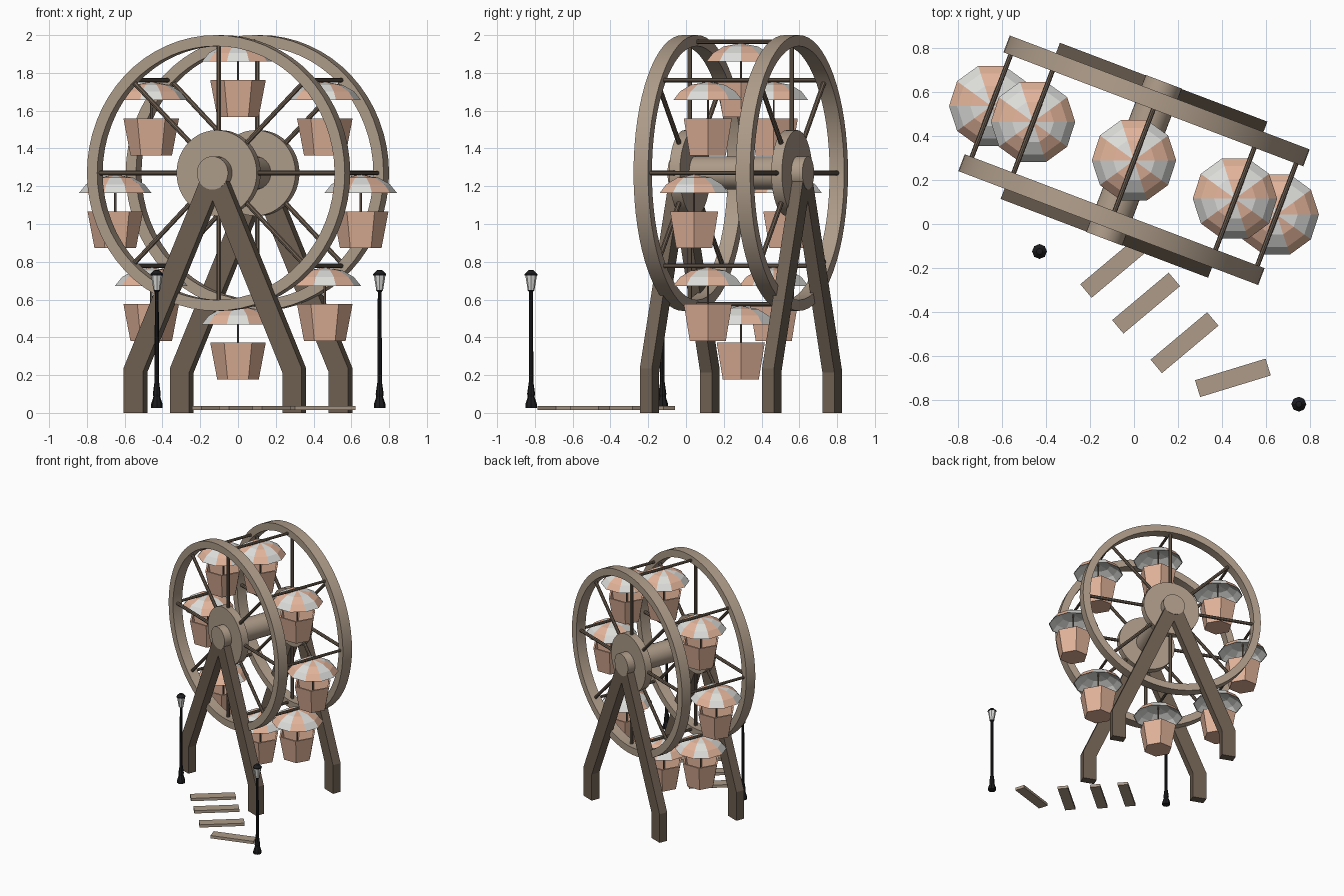
import bpy, bmesh, math
from mathutils import Matrix, Vector

if "Cube" in bpy.data.objects:
    bpy.data.objects.remove(bpy.data.objects["Cube"])


def material(name, rgb):
    m = bpy.data.materials.new(name)
    m.diffuse_color = (*rgb, 1)
    m.use_nodes = True
    m.node_tree.nodes["Principled BSDF"].inputs["Base Color"].default_value = m.diffuse_color
    return m


TAN = material("tan wood", (0.42, 0.33, 0.25))
BROWN = material("dark brown", (0.155, 0.115, 0.083))
PEACH = material("peach", (0.76, 0.45, 0.32))
CREAM = material("off white", (0.72, 0.72, 0.70))
BLACK = material("black iron", (0.012, 0.012, 0.014))

HUB_Z, ROD_R, RING_V, FRAME_V = 1.27, 0.695, 0.289, 0.346
# wheel frame: local x along the wheel, local y along the axle
WHEEL = Matrix.Translation((0, 0.29, 0)) @ Matrix.Rotation(math.radians(-20.8), 4, 'Z')


def make(name, verts, faces, mats, matrix=Matrix(), rule=None, smooth=False):
    me = bpy.data.meshes.new(name)
    me.from_pydata([matrix @ Vector(v) for v in verts], [], faces)
    bm = bmesh.new()
    bm.from_mesh(me)
    bmesh.ops.remove_doubles(bm, verts=bm.verts, dist=1e-5)
    bmesh.ops.recalc_face_normals(bm, faces=bm.faces)
    bm.to_mesh(me)
    bm.free()
    for m in mats:
        me.materials.append(m)
    if rule:
        for p in me.polygons:
            p.material_index = rule(p)
    ob = bpy.data.objects.new(name, me)
    bpy.context.collection.objects.link(ob)
    if smooth:
        bpy.ops.object.select_all(action='DESELECT')
        ob.select_set(True)
        bpy.context.view_layer.objects.active = ob
        bpy.ops.object.shade_smooth_by_angle(angle=math.radians(35))
    return ob


def lathe(name, profile, n, mats, matrix=Matrix(), closed=False, rule=None, smooth=False, turn=0.0):
    """Spin a (radius, height) profile about z."""
    verts = [(r * math.cos(turn + math.tau * i / n), r * math.sin(turn + math.tau * i / n), h)
             for r, h in profile for i in range(n)]
    rows = len(profile)
    faces = []
    for j in range(rows if closed else rows - 1):
        a, b = j * n, (j + 1) % rows * n
        for i in range(n):
            k = (i + 1) % n
            quad = [a + i, a + k, b + k, b + i]
            if profile[j][0] == 0:
                quad = [a, b + k, b + i]
            elif profile[(j + 1) % rows][0] == 0:
                quad = [a + i, a + k, b]
            faces.append(quad)
    return make(name, verts, faces, mats, matrix, rule, smooth)


def rod(name, p, q, r, mat, n=8, smooth=False):
    p, q = Vector(p), Vector(q)
    rot = (q - p).to_track_quat('Z', 'Y').to_matrix().to_4x4()
    length = (q - p).length
    return lathe(name, [(0, 0), (r, 0), (r, length), (0, length)], n, [mat],
                 WHEEL @ Matrix.Translation(p) @ rot, smooth=smooth)


def prism(name, outline, v0, v1, mat, matrix):
    """Outline in (x, z), extruded along y."""
    n = len(outline)
    verts = [(x, v, z) for v in (v0, v1) for x, z in outline]
    faces = [list(range(n)), list(range(n, 2 * n))]
    faces += [[i, (i + 1) % n, n + (i + 1) % n, n + i] for i in range(n)]
    return make(name, verts, faces, [mat], matrix)


# rings, hubs, spokes and legs, front and back
for side, label in ((-1, "front"), (1, "back")):
    v = side * RING_V
    upright = WHEEL @ Matrix.Translation((0, v, HUB_Z)) @ Matrix.Rotation(math.pi / 2, 4, 'X')
    lathe(label + "_ring", [(0.73, -0.041), (0.73, 0.041), (0.672, 0.041), (0.672, -0.041)],
          64, [TAN], upright, closed=True, smooth=True)
    rod(label + "_hub", (0, v - 0.03, HUB_Z), (0, v + 0.03, HUB_Z), 0.227, TAN, 48, True)
    for i in range(8):
        a = math.tau * i / 8
        c, s = math.cos(a), math.sin(a)
        rod(label + "_spoke", (0.2 * c, v, HUB_Z + 0.2 * s), (0.68 * c, v, HUB_Z + 0.68 * s), 0.013, BROWN)
    for d in (-1, 1):
        outline = [(0.505, 0), (0.505, 0.235), (0.07, 1.235), (-0.02, 1.235), (-0.02, 1.17),
                   (0.395, 0.215), (0.395, 0)]
        prism(label + "_leg", [(d * x, z) for x, z in outline],
              side * FRAME_V - 0.034, side * FRAME_V + 0.034, BROWN, WHEEL)

rod("axle", (0, -0.382, HUB_Z), (0, 0.382, HUB_Z), 0.088, TAN, 32, True)

# cross rods with a hanging gondola on each
for i in range(8):
    a = math.tau * i / 8
    u, z = ROD_R * math.cos(a), HUB_Z + ROD_R * math.sin(a)
    rod("cross_rod", (u, -0.30, z), (u, 0.30, z), 0.011, BROWN)
    hang = Matrix.Translation(WHEEL @ Vector((u, 0, z)))
    lathe("gondola_pole", [(0, -0.385), (0.006, -0.385), (0.006, 0), (0, 0)], 6, [BROWN], hang)
    lathe("gondola_basket", [(0, -0.398), (0.11, -0.398), (0.147, -0.203), (0.132, -0.203),
                             (0.1, -0.38), (0, -0.38)], 6, [PEACH], hang)
    # striped canopy: alternate the colour round the centre, plain inside
    centre = hang.translation

    def stripe(p, centre=centre):
        d = p.center - centre
        return int(math.atan2(d.y, d.x) % math.tau / (math.tau / 10)) % 2 if p.normal.z > 0 else 1
    lathe("gondola_canopy", [(0, -0.008), (0.095, -0.025), (0.155, -0.06), (0.192, -0.106),
                             (0.187, -0.106), (0.15, -0.066), (0.092, -0.032), (0, -0.015)],
          10, [PEACH, CREAM], hang, rule=stripe)

# stepping boards
for x, y, deg in ((-0.09, -0.197, 40), (0.055, -0.36, 40), (0.23, -0.54, 40), (0.45, -0.70, 17)):
    place = Matrix.Translation((x, y, 0)) @ Matrix.Rotation(math.radians(deg), 4, 'Z')
    prism("path_board", [(-0.168, 0.014), (0.168, 0.014), (0.168, 0.037), (-0.168, 0.037)],
          -0.04, 0.04, TAN, place)

# lamp posts
for x, y in ((-0.43, -0.125), (0.75, -0.82)):
    place = Matrix.Translation((x, y, 0))
    lathe("lamp_post", [(0, 0.025), (0.031, 0.025), (0.031, 0.045), (0.018, 0.085), (0.021, 0.1),
                        (0.012, 0.165), (0.01, 0.64), (0.019, 0.65), (0, 0.652)], 8, [BLACK], place)
    lathe("lamp_glass", [(0, 0.65), (0.018, 0.65), (0.031, 0.73), (0, 0.73)], 8, [CREAM], place)
    lathe("lamp_cap", [(0, 0.728), (0.034, 0.728), (0.034, 0.735), (0.014, 0.755), (0, 0.757)],
          8, [BLACK], place)
